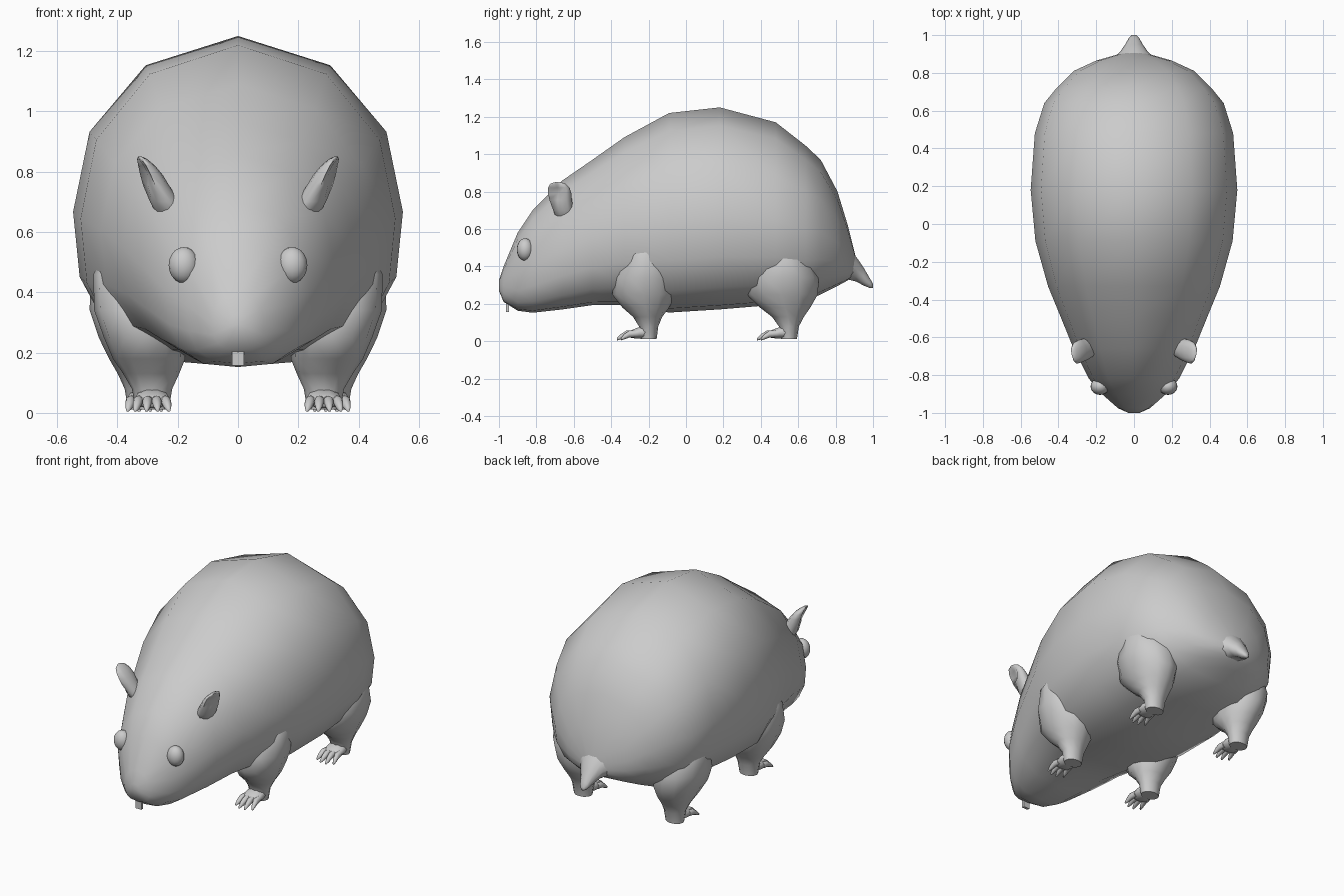
import bpy, bmesh
from math import sin, cos, pi
from mathutils import Vector

if "Cube" in bpy.data.objects:
    bpy.data.objects.remove(bpy.data.objects["Cube"])


def loft(name, rings, angle=80):
    """Skin a list of equal-length point rings, fan-capping both ends."""
    bm = bmesh.new()
    vs = [[bm.verts.new(p) for p in r] for r in rings]
    n = len(vs[0])
    for a, b in zip(vs, vs[1:]):
        for i in range(n):
            j = (i + 1) % n
            bm.faces.new((a[i], a[j], b[j], b[i]))
    for r in (vs[0], vs[-1]):
        c = bm.verts.new(sum((v.co for v in r), Vector()) / n)
        for i in range(n):
            bm.faces.new((r[i], r[(i + 1) % n], c))
    bmesh.ops.recalc_face_normals(bm, faces=bm.faces)
    return finish(name, bm, angle)


def finish(name, bm, angle=80):
    me = bpy.data.meshes.new(name)
    bm.to_mesh(me)
    bm.free()
    ob = bpy.data.objects.new(name, me)
    bpy.context.collection.objects.link(ob)
    bpy.context.view_layer.objects.active = ob
    bpy.ops.object.select_all(action='DESELECT')
    ob.select_set(True)
    bpy.ops.object.shade_smooth_by_angle(angle=angle * pi / 180)
    return ob


def mirrored(ob):
    m = ob.modifiers.new("mirror", 'MIRROR')
    m.use_mirror_merge = False
    return ob


def flat_ring(x, y, z, rx, ry, n=12):
    return [(x + rx * cos(2 * pi * i / n), y + ry * sin(2 * pi * i / n), z) for i in range(n)]


def cross_ring(x, y, z, rx, rz, n=10):
    return [(x + rx * cos(2 * pi * i / n), y, z + rz * sin(2 * pi * i / n)) for i in range(n)]


# Body: faceted egg, one half-section scaled to each station
half = [(0, 1), (.56, .91), (.9, .706), (1, .46), (.96, .26), (.8, .11), (.48, .02), (0, 0)]
section = half + [(-x, z) for x, z in half[-2:0:-1]]
# y, top z, bottom z, half width
stations = [(-1, .325, .27, .03), (-.975, .40, .21, .085), (-.9, .58, .163, .17),
            (-.82, .70, .152, .238), (-.66, .86, .17, .32), (-.50, .97, .193, .385),
            (-.33, 1.09, .193, .455), (-.09, 1.22, .153, .522), (.18, 1.25, .17, .547),
            (.48, 1.17, .195, .525), (.64, 1.045, .215, .475), (.72, .97, .25, .41),
            (.81, .80, .295, .32), (.865, .62, .325, .2), (.905, .46, .36, .06)]
loft("body", [[(x * w, y, b + z * (t - b)) for x, z in section] for y, t, b, w in stations])

# Tail: stubby cone flaring into the rump
loft("tail", [cross_ring(0, .80, .44, .19, .13), cross_ring(0, .87, .41, .125, .085),
              cross_ring(0, .91, .385, .075, .07), cross_ring(0, .95, .345, .047, .05),
              cross_ring(0, .985, .308, .027, .026), cross_ring(0, 1.0, .295, .012, .012)])

# Legs: tops sunk in the body, flared under it, narrow at the ankle
legs = {
    "front_leg": [(.33, -.21, .56, .10, .05), (.33, -.215, .46, .15, .12), (.325, -.22, .34, .152, .165),
                  (.31, -.225, .25, .135, .17), (.295, -.215, .18, .12, .125), (.288, -.205, .13, .093, .078),
                  (.285, -.2, .08, .067, .052), (.285, -.2, .012, .055, .043)],
    "back_leg": [(.33, .52, .56, .10, .06), (.335, .52, .46, .155, .14), (.335, .515, .34, .157, .195),
                 (.325, .515, .25, .137, .19), (.315, .53, .18, .113, .135), (.312, .545, .13, .087, .085),
                 (.31, .55, .08, .066, .054), (.31, .55, .012, .055, .043)]}
for name, rings in legs.items():
    mirrored(loft(name, [flat_ring(*r) for r in rings]))
    x, y = rings[-1][:2]
    # Foot pad
    mirrored(loft(name + "_foot", [cross_ring(x, y + dy, z, rx, rz) for dy, z, rx, rz in
                  [(.035, .045, .03, .03), (0, .05, .053, .036), (-.05, .045, .06, .032),
                   (-.09, .038, .058, .023), (-.105, .035, .045, .013)]]))
    # Four clawed toes, spread in a fan
    for k in range(4):
        s = k - 1.5
        reach = 1 - .06 * s * s
        mirrored(loft(f"{name}_toe_{k + 1}", [
            cross_ring(x + s * (.028 + .003 * i), y - d * reach, z, r, r * 1.1, 8)
            for i, (d, z, r) in enumerate([(.08, .04, .017), (.12, .038, .017),
                                           (.15, .024, .013), (.172, .01, .006)])]))

# Ears: flattened cups rising from the head, dented on the outward-front side
ear = []
for x, y, z, rx, ry, dent in [(.20, -.63, .62, .05, .05, 1), (.245, -.655, .70, .052, .055, .9),
                              (.275, -.67, .755, .046, .06, .6), (.29, -.675, .79, .04, .062, .25),
                              (.305, -.68, .82, .03, .058, .3),
                              (.32, -.685, .843, .017, .04, .6), (.325, -.685, .85, .006, .015, 1)]:
    ring = []
    for i in range(12):
        a = 2 * pi * i / 12
        f = dent if i in (10, 11, 0) else 1
        ring.append((x + rx * cos(a) * f, y + ry * sin(a) * f, z))
    ear.append(ring)
mirrored(loft("ear", ear))

# Eyes
bm = bmesh.new()
bmesh.ops.create_uvsphere(bm, u_segments=16, v_segments=10, radius=1)
for v in bm.verts:
    v.co = Vector((v.co.x * .05 + .18, v.co.y * .045 - .86, v.co.z * .06 + .49))
mirrored(finish("eye", bm))

# Front teeth
bm = bmesh.new()
bmesh.ops.create_cube(bm, size=1)
for v in bm.verts:
    v.co = Vector((v.co.x * .04, v.co.y * .016 - .955, v.co.z * .06 + .187))
finish("front_teeth", bm, 30)
